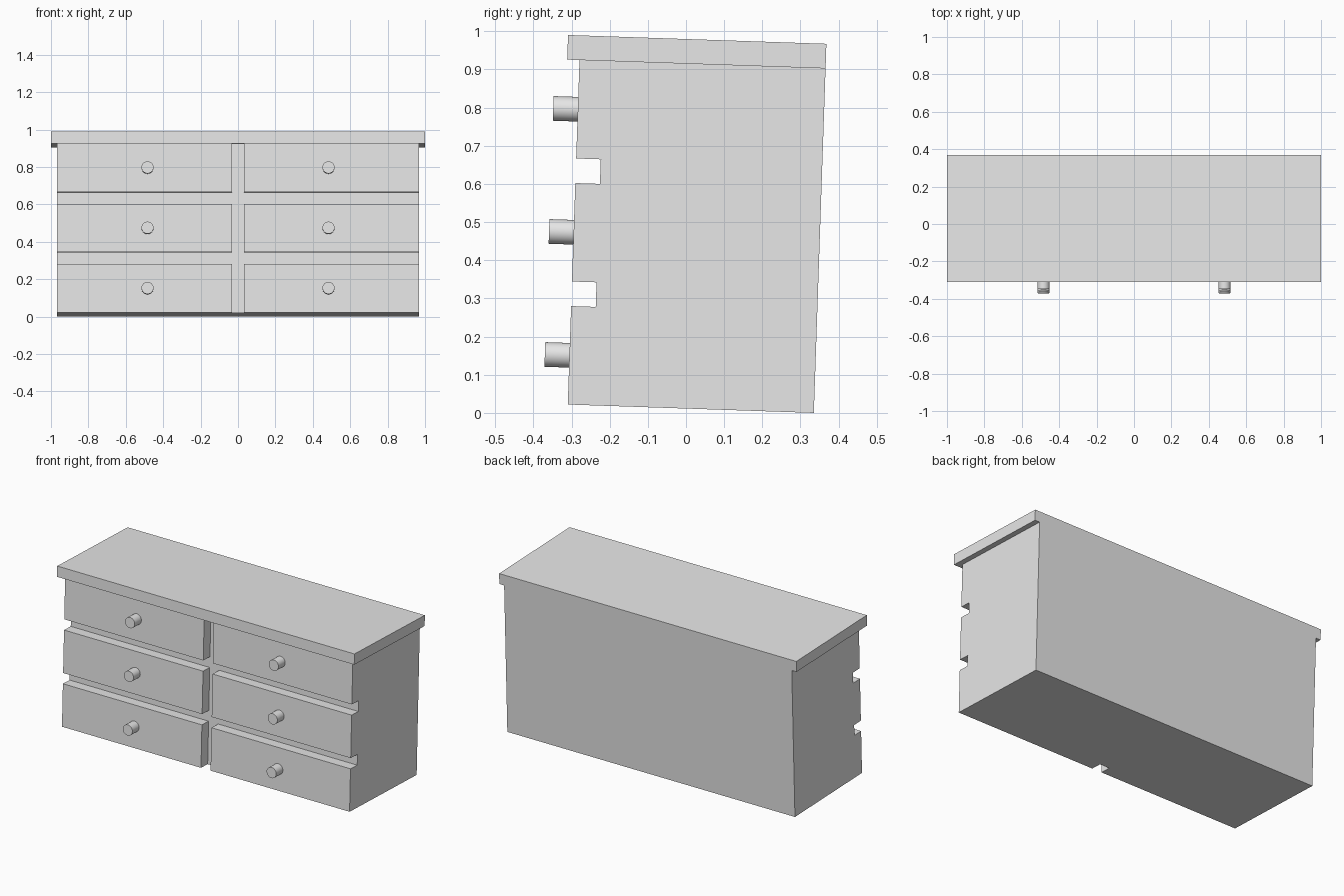
import bpy
import math
from mathutils import Matrix

if "Cube" in bpy.data.objects:
    bpy.data.objects.remove(bpy.data.objects["Cube"], do_unlink=True)

U = 2 / 31                      # building module: one gap width
TILT = math.radians(-1.95)      # the whole chest leans back slightly
FRAME = Matrix.Translation((0, 0.335, 0)) @ Matrix.Rotation(TILT, 4, "X")

grey = bpy.data.materials.new("plain_grey")
grey.use_nodes = True
grey.diffuse_color = (0.8, 0.8, 0.8, 1)
grey.node_tree.nodes["Principled BSDF"].inputs["Base Color"].default_value = grey.diffuse_color


def finish(obj, name, local):
    obj.name = name
    obj.data.materials.append(grey)
    obj.matrix_world = FRAME @ local
    return obj


def box(name, x, y, z):
    """Box from (low, high) ranges in modules; y = 0 is the back."""
    bpy.ops.mesh.primitive_cube_add(size=1)
    obj = bpy.context.object
    size = [(r[1] - r[0]) * U for r in (x, y, z)]
    centre = [(r[0] + r[1]) * U / 2 for r in (x, y, z)]
    obj.data.transform(Matrix.Diagonal((*size, 1)))
    return finish(obj, name, Matrix.Translation(centre))


def knob(name, x, z):
    bpy.ops.mesh.primitive_cylinder_add(vertices=32, radius=U / 2, depth=U)
    bpy.ops.object.shade_smooth_by_angle()
    place = Matrix.Translation((x * U, -10.5 * U, z * U))
    finish(bpy.context.object, name, place @ Matrix.Rotation(math.pi / 2, 4, "X"))


# Carcass and overhanging top
box("cabinet_body", (-15, 15), (-9, 0), (0, 14))
box("table_top", (-15.5, 15.5), (-10.5, 0), (14, 15))

# Two columns of three drawers, each with a round knob
for side, sign in (("left", 1), ("right", -1)):
    for row, level in enumerate(("bottom", "middle", "top")):
        low = 5 * row
        x = sorted((sign * 0.5, sign * 15))
        box(f"{level}_drawer_{side}", x, (-10, -9), (low, low + 4))
        knob(f"{level}_knob_{side}", sign * 7.5, low + 2)
